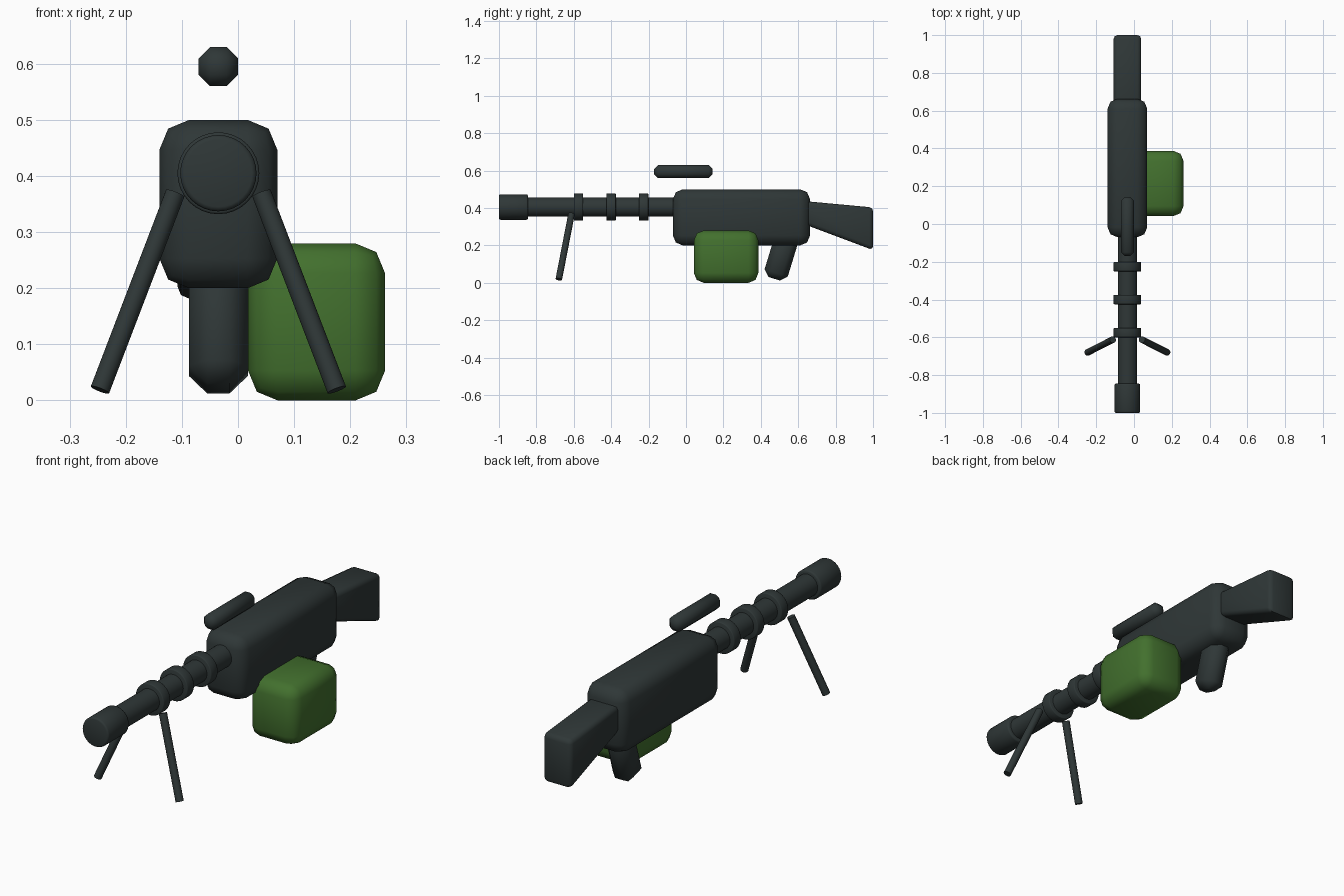
import bpy, bmesh, math
from mathutils import Vector, Matrix

if "Cube" in bpy.data.objects:
    bpy.data.objects.remove(bpy.data.objects["Cube"])

CX, CZ = -0.035, 0.405   # bore axis


def material(name, rgb):
    m = bpy.data.materials.new(name)
    m.diffuse_color = (*rgb, 1)
    m.use_nodes = True
    m.node_tree.nodes["Principled BSDF"].inputs["Base Color"].default_value = m.diffuse_color
    return m


DARK = material("dark gunmetal", (0.028, 0.038, 0.038))
GREEN = material("olive green", (0.055, 0.162, 0.027))


def finish(name, bm, mat, bevel=0, segments=1, angle=50):
    """Bevel sharp edges, make the object, smooth it."""
    if bevel:
        edges = [e for e in bm.edges if e.calc_face_angle(0) > math.radians(40)]
        bmesh.ops.bevel(bm, geom=edges, offset=bevel, segments=segments,
                        profile=0.5, affect='EDGES', clamp_overlap=True)
    bmesh.ops.recalc_face_normals(bm, faces=bm.faces)
    mesh = bpy.data.meshes.new(name)
    bm.to_mesh(mesh)
    bm.free()
    mesh.materials.append(mat)
    ob = bpy.data.objects.new(name, mesh)
    bpy.context.collection.objects.link(ob)
    bpy.ops.object.select_all(action='DESELECT')
    ob.select_set(True)
    bpy.context.view_layer.objects.active = ob
    bpy.ops.object.shade_smooth_by_angle(angle=math.radians(angle))
    return ob


def box(name, lo, hi, mat, bevel, segments, rot=None):
    lo, hi = Vector(lo), Vector(hi)
    bm = bmesh.new()
    bmesh.ops.create_cube(bm, size=1, matrix=Matrix.Diagonal((*(hi - lo), 1)))
    mid = Matrix.Translation((lo + hi) / 2)
    bmesh.ops.transform(bm, matrix=mid @ (rot or Matrix()), verts=bm.verts)
    return finish(name, bm, mat, bevel, segments)


def rod(name, a, b, radius, mat, sides=32, bevel=0):
    a, b = Vector(a), Vector(b)
    d = b - a
    m = Matrix.Translation((a + b) / 2) @ d.to_track_quat('Z', 'Y').to_matrix().to_4x4()
    bm = bmesh.new()
    bmesh.ops.create_cone(bm, cap_ends=True, segments=sides, radius1=radius,
                          radius2=radius, depth=d.length, matrix=m)
    return finish(name, bm, mat, bevel, 2)


# Receiver and ammunition box
box("receiver", (-0.14, -0.07, 0.20), (0.07, 0.663, 0.50), DARK, 0.053, 2)
box("ammo_box", (0.018, 0.042, 0.0), (0.262, 0.387, 0.28), GREEN, 0.053, 2)

# Sight bar floating over the receiver
box("top_sight", (-0.07, -0.17, 0.56), (0.0, 0.143, 0.63), DARK, 0.0205, 1)

# Barrel, muzzle and three rings
rod("barrel", (CX, -0.90, CZ), (CX, 0.0, CZ), 0.051, DARK)
rod("muzzle", (CX, -1.0, CZ), (CX, -0.845, CZ), 0.068, DARK, bevel=0.008)
for i, y in enumerate((-0.575, -0.40, -0.226)):
    rod(f"barrel_ring_{i + 1}", (CX, y - 0.025, CZ), (CX, y + 0.025, CZ),
        0.073, DARK, bevel=0.004)

# Bipod legs
for side, s in (("left", -1), ("right", 1)):
    rod(f"bipod_leg_{side}", (CX + s * 0.077, -0.612, 0.369),
        (CX + s * 0.211, -0.68, 0.019), 0.0175, DARK, sides=24)

# Pistol grip, tilted backwards toward the top
tilt = math.radians(-17)
axis = Vector((0, math.sin(-tilt), math.cos(tilt)))
mid = Vector((CX, 0.4725, 0.0215)) + axis * 0.14
half = Vector((0.0525, 0.065, 0.14))
box("pistol_grip", mid - half, mid + half, DARK, 0.033, 1,
    Matrix.Rotation(tilt, 4, 'X'))

# Shoulder stock, extruded from a side profile
bm = bmesh.new()
profile = [(0.60, 0.44), (1.0, 0.403), (1.0, 0.175), (0.60, 0.325)]
face = bm.faces.new([bm.verts.new((-0.108, y, z)) for y, z in profile])
new = bmesh.ops.extrude_face_region(bm, geom=[face])["geom"]
bmesh.ops.translate(bm, vec=(0.146, 0, 0),
                    verts=[v for v in new if isinstance(v, bmesh.types.BMVert)])
bmesh.ops.recalc_face_normals(bm, faces=bm.faces)
finish("shoulder_stock", bm, DARK, 0.02, 2)
